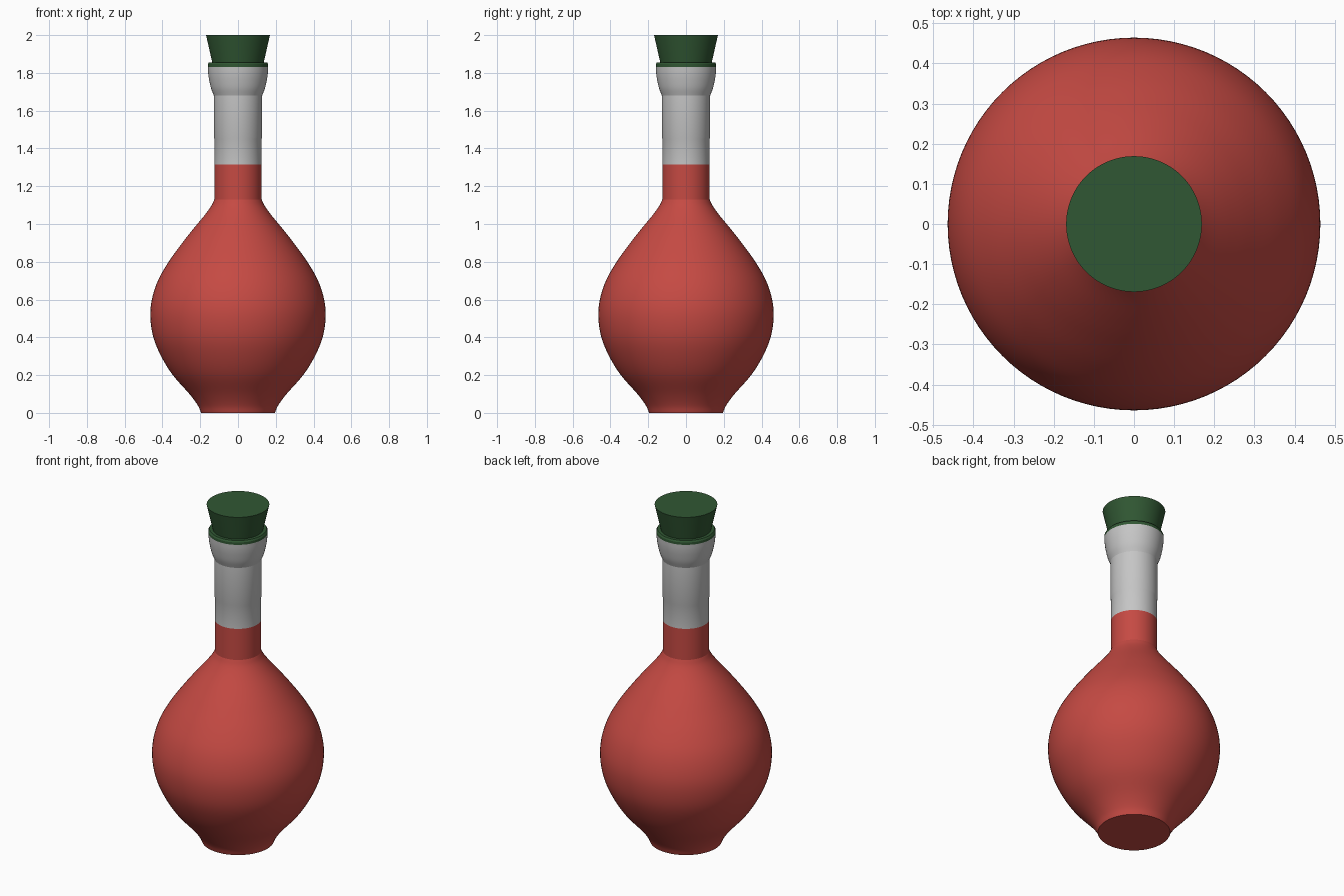
import bpy, bmesh, math
from mathutils import Vector

if "Cube" in bpy.data.objects:
    bpy.data.objects.remove(bpy.data.objects["Cube"])

SEGMENTS = 96


def material(name, colour):
    m = bpy.data.materials.new(name)
    m.diffuse_color = (*colour, 1.0)
    m.use_nodes = True
    m.node_tree.nodes["Principled BSDF"].inputs["Base Color"].default_value = m.diffuse_color
    return m


red = material("red liquid", (0.56, 0.068, 0.056))
grey = material("grey glass", (0.56, 0.56, 0.56))
green = material("green stopper", (0.030, 0.095, 0.033))


def smooth_curve(points, steps=5):
    """Catmull-Rom curve through (radius, height) points."""
    p = [Vector(q) for q in points]
    p = [2 * p[0] - p[1]] + p + [2 * p[-1] - p[-2]]
    out = []
    for i in range(1, len(p) - 2):
        a, b, c, d = p[i - 1:i + 3]
        for s in range(steps):
            t = s / steps
            out.append(0.5 * (2 * b + (c - a) * t + (2 * a - 5 * b + 4 * c - d) * t ** 2
                              + (3 * b - a - 3 * c + d) * t ** 3))
    return out + [p[-2]]


def lathe(name, profile, mat, cap_bottom=False, cap_top=False, angle=30):
    """Spin a bottom-to-top (radius, height) profile around z."""
    bm = bmesh.new()
    rings = []
    for r, z in profile:
        rings.append([bm.verts.new((r * math.cos(k * math.tau / SEGMENTS),
                                    r * math.sin(k * math.tau / SEGMENTS), z))
                      for k in range(SEGMENTS)])
    for low, high in zip(rings, rings[1:]):
        for k in range(SEGMENTS):
            n = (k + 1) % SEGMENTS
            bm.faces.new((low[k], low[n], high[n], high[k]))
    if cap_bottom:
        bm.faces.new(rings[0][::-1])
    if cap_top:
        bm.faces.new(rings[-1])
    mesh = bpy.data.meshes.new(name)
    bm.to_mesh(mesh)
    bm.free()
    mesh.materials.append(mat)
    obj = bpy.data.objects.new(name, mesh)
    bpy.context.collection.objects.link(obj)
    bpy.ops.object.select_all(action='DESELECT')
    obj.select_set(True)
    bpy.context.view_layer.objects.active = obj
    bpy.ops.object.shade_smooth_by_angle(angle=math.radians(angle))
    return obj


# Round bulb with a flat foot
bulb = [(0.195, 0), (0.213, 0.04), (0.257, 0.1), (0.345, 0.2), (0.407, 0.3),
        (0.448, 0.4), (0.464, 0.505), (0.456, 0.6), (0.424, 0.7), (0.367, 0.8),
        (0.295, 0.9), (0.24, 0.97), (0.178, 1.045), (0.142, 1.095), (0.125, 1.13)]
lathe("bulb", smooth_curve(bulb), red, cap_bottom=True)

# Neck: filled lower part, empty upper part
lathe("filled_neck", [(0.125, 1.13), (0.125, 1.315)], red)
lathe("empty_neck", [(0.125, 1.315), (0.125, 1.45), (0.128, 1.46), (0.128, 1.68)], grey)

# Flared lip
lip = [(0.128, 1.68), (0.143, 1.72), (0.153, 1.765), (0.158, 1.80), (0.160, 1.832)]
lathe("lip", smooth_curve(lip), grey)

# Green collar on the lip, and the tapered stopper
lathe("stopper_collar", [(0.160, 1.832), (0.160, 1.846), (0.154, 1.855), (0.130, 1.855)], green)
lathe("stopper", [(0.134, 1.845), (0.169, 2.0)], green, cap_bottom=True, cap_top=True)
